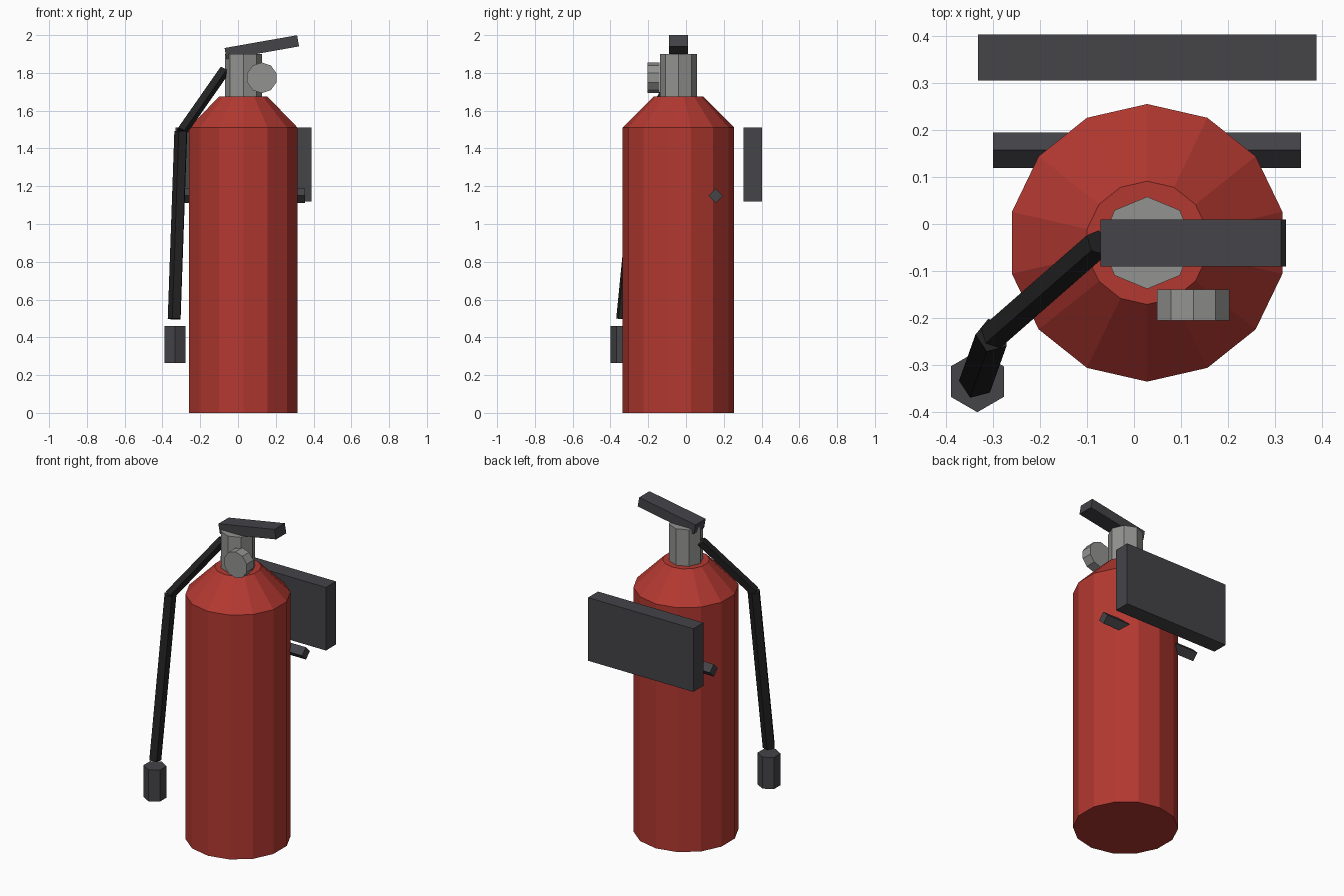
import bpy, bmesh, math
from mathutils import Vector, Matrix

if "Cube" in bpy.data.objects:
    bpy.data.objects.remove(bpy.data.objects["Cube"])


def material(name, rgb):
    m = bpy.data.materials.new(name)
    m.diffuse_color = (*rgb, 1)
    m.use_nodes = True
    m.node_tree.nodes["Principled BSDF"].inputs["Base Color"].default_value = m.diffuse_color
    return m


RED = material("red_paint", (0.45, 0.04, 0.03))
GREY = material("grey_metal", (0.29, 0.295, 0.285))
DARK = material("dark_grey", (0.058, 0.058, 0.066))
BLACK = material("black_rubber", (0.016, 0.016, 0.017))


def finish(name, bm, mat):
    bmesh.ops.recalc_face_normals(bm, faces=bm.faces)
    me = bpy.data.meshes.new(name)
    bm.to_mesh(me)
    bm.free()
    me.materials.append(mat)
    ob = bpy.data.objects.new(name, me)
    bpy.context.collection.objects.link(ob)
    return ob


def lathe(name, start, axis, profile, sides, phase, mat):
    """Faceted solid: profile of (distance along axis, radius)."""
    start, w = Vector(start), Vector(axis).normalized()
    ref = Vector((1, 0, 0)) if abs(w.x) < 0.9 else Vector((0, 1, 0))
    u = (ref - w * ref.dot(w)).normalized()
    v = w.cross(u)
    bm = bmesh.new()
    rings = []
    for d, r in profile:
        ring = []
        for i in range(sides):
            a = math.radians(phase) + math.tau * i / sides
            ring.append(bm.verts.new(start + w * d + (u * math.cos(a) + v * math.sin(a)) * r))
        rings.append(ring)
    for a, b in zip(rings, rings[1:]):
        for i in range(sides):
            j = (i + 1) % sides
            bm.faces.new((a[i], a[j], b[j], b[i]))
    bm.faces.new(rings[0])
    bm.faces.new(rings[-1])
    return finish(name, bm, mat)


def rod(name, a, b, r, sides, phase, mat):
    d = Vector(b) - Vector(a)
    return lathe(name, a, d, [(0, r), (d.length, r)], sides, phase, mat)


def box(name, centre, size, mat, tilt=0):
    bm = bmesh.new()
    m = (Matrix.Translation(centre) @ Matrix.Rotation(math.radians(tilt), 4, 'Y')
         @ Matrix.Diagonal((*size, 1)))
    bmesh.ops.create_cube(bm, size=1, matrix=m)
    return finish(name, bm, mat)


# Tank with sloped shoulder
CX, CY = 0.028, -0.04
lathe("tank", (CX, CY, 0), (0, 0, 1),
      [(0, 0.295), (1.51, 0.295), (1.675, 0.131)], 14, 90, RED)

# Valve, pressure gauge and lever
rod("valve", (CX, CY, 1.66), (CX, CY, 1.90), 0.098, 8, 90, GREY)
rod("gauge", (0.126, -0.139, 1.774), (0.126, -0.205, 1.774), 0.081, 10, 90, GREY)
box("lever", (0.126, CY, 1.936), (0.39, 0.1, 0.06), DARK, tilt=-10)

# Hose in two straight lengths, then nozzle
joint = (-0.30, -0.237, 1.49)
rod("upper_hose", joint, (-0.075, CY, 1.812), 0.031, 5, 90, BLACK)
rod("lower_hose", (-0.335, -0.335, 0.497), joint, 0.037, 5, 33, BLACK)
rod("nozzle", (-0.333, -0.335, 0.265), (-0.333, -0.335, 0.46), 0.065, 6, 90, DARK)

# Wall plate and strap bar
box("wall_plate", (0.028, 0.354, 1.315), (0.72, 0.098, 0.39), DARK)
rod("strap_bar", (-0.30, 0.157, 1.15), (0.355, 0.157, 1.15), 0.038, 4, 0, DARK)
